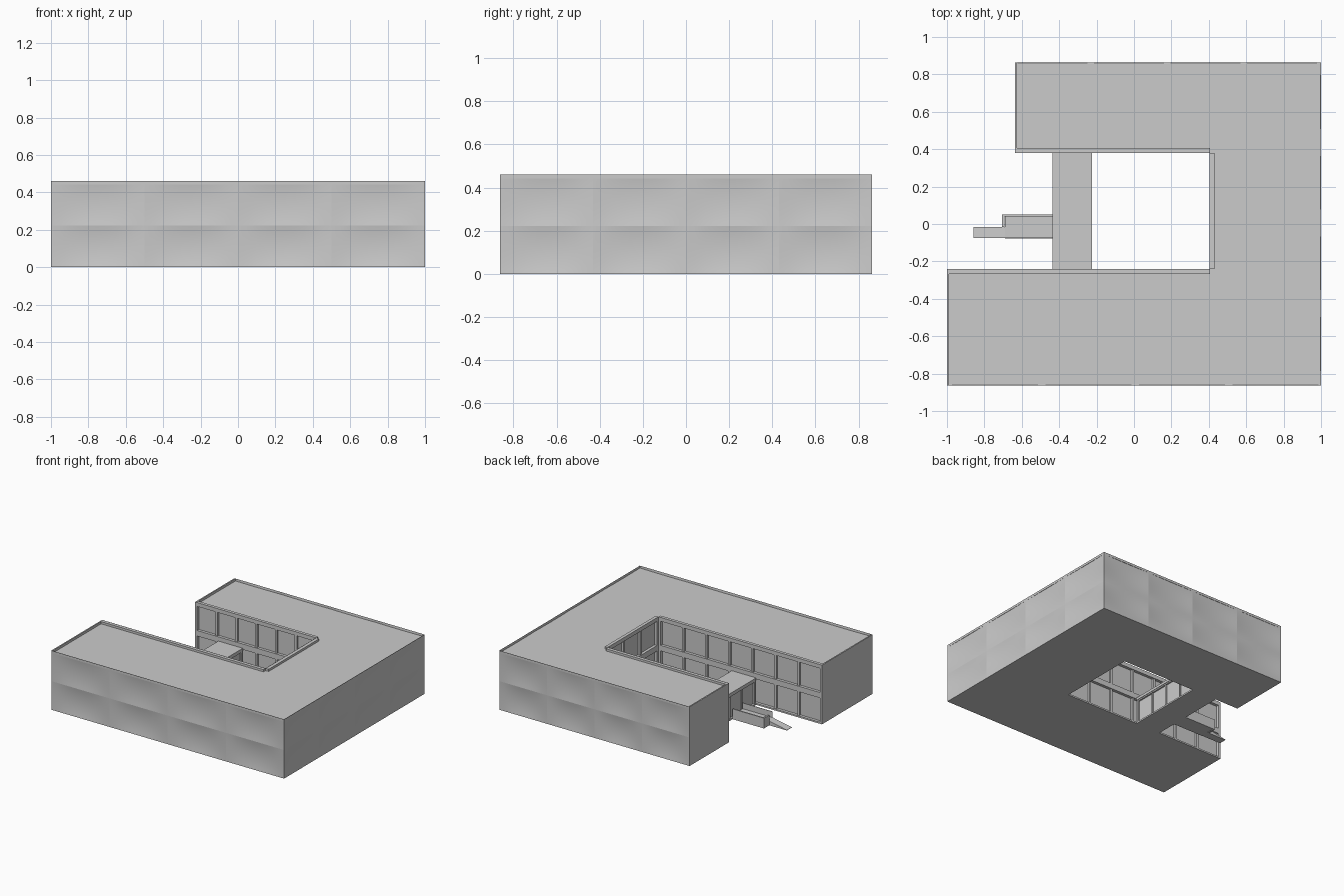
import bpy, bmesh
from mathutils import Vector

if "Cube" in bpy.data.objects:
    bpy.data.objects.remove(bpy.data.objects["Cube"])

H = 0.46
S, N = -0.8625, 0.8625          # outer front / back walls
CX, CS, CN = 0.405, -0.24, 0.38  # courtyard walls
OUT = [(-1, S), (1, S), (1, N), (-0.635, N), (-0.635, CN), (CX, CN), (CX, CS), (-1, CS)]


def finish(name, bm, smooth=False):
    me = bpy.data.meshes.new(name)
    for f in bm.faces:
        f.smooth = smooth
    bm.to_mesh(me)
    bm.free()
    ob = bpy.data.objects.new(name, me)
    bpy.context.collection.objects.link(ob)
    return ob


def add_box(bm, a, b):
    lo = [min(i, j) for i, j in zip(a, b)]
    hi = [max(i, j) for i, j in zip(a, b)]
    vs = bmesh.ops.create_cube(bm, size=1)["verts"]
    for v in vs:
        v.co = Vector([hi[i] if v.co[i] > 0 else lo[i] for i in range(3)])
    return vs


def box(name, a, b):
    bm = bmesh.new()
    add_box(bm, a, b)
    return finish(name, bm)


def dished_wall(name, p, q, cols, rows=((0, 0.222), (0.222, H)), depth=0.01, n=10):
    """Outer wall of shallow concave panels, running p to q, outside on the right."""
    p, q = Vector((*p, 0)), Vector((*q, 0))
    d = (q - p) / cols
    inward = Vector((-d.y, d.x, 0)).normalized()
    bm = bmesh.new()
    for c in range(cols):
        for z0, z1 in rows:
            g = []
            for j in range(n + 1):
                for i in range(n + 1):
                    u, v = i / n, j / n
                    k = depth * 16 * u * (1 - u) * v * (1 - v)
                    g.append(bm.verts.new(p + d * (c + u) + inward * k + Vector((0, 0, z0 + (z1 - z0) * v))))
            for j in range(n):
                for i in range(n):
                    a = j * (n + 1) + i
                    bm.faces.new((g[a], g[a + 1], g[a + n + 2], g[a + n + 1]))
    finish(name, bm, True)


def window_wall(name, p, q, bays, bands, depth=0.022, post=0.018):
    """Recessed glazing with posts and horizontal bands, p to q, outside on the right."""
    p, q = Vector((*p, 0)), Vector((*q, 0))
    d = (q - p).normalized()
    inward = Vector((-d.y, d.x, 0))
    L = (q - p).length

    def at(s, k, z):
        return p + d * s + inward * k + Vector((0, 0, z))
    bm = bmesh.new()
    for z0, z1 in bands:
        add_box(bm, at(0, 0, z0), at(L, depth + 0.004, z1))
    top = bands[-1][1]
    for i in range(bays + 1):
        s = (L - post) * i / bays
        k = 0 if i in (0, bays) else 0.006
        add_box(bm, at(s, k, 0.001), at(s + post, depth + 0.004, top - 0.001))
    finish(name + "_frame", bm)
    bm = bmesh.new()
    bm.faces.new([bm.verts.new(at(s, depth, z)) for s, z in ((0, 0), (L, 0), (L, top - 0.005), (0, top - 0.005))])
    finish(name + "_glass", bm)


# Roof with sunken deck behind a low parapet
bm = bmesh.new()
face = bm.faces.new([bm.verts.new((x, y, H)) for x, y in OUT])
bmesh.ops.inset_region(bm, faces=[face], thickness=0.023, use_even_offset=True)
deck = bmesh.ops.extrude_discrete_faces(bm, faces=[face])["faces"][0]
for v in deck.verts:
    v.co.z -= 0.018
finish("roof", bm)

# Ground slab underside
bm = bmesh.new()
bm.faces.new([bm.verts.new((x, y, 0)) for x, y in reversed(OUT)])
finish("ground_slab", bm)

# Outer walls with dished panels
dished_wall("front_wall", OUT[0], OUT[1], 4)
dished_wall("right_wall", OUT[1], OUT[2], 4)
dished_wall("back_wall", OUT[2], OUT[3], 4)

# Plain ends of the two wings
box("back_wing_end", (-0.635, CN, 0), (-0.625, N, H))
box("front_wing_end", (-1, S, 0), (-0.99, CS, H))

# Courtyard window walls
BANDS = ((0, 0.012), (0.2, 0.243), (0.43, H - 0.001))
window_wall("court_back", OUT[3 + 1], OUT[5], 6, BANDS)
window_wall("court_right", OUT[5], OUT[6], 3, BANDS)
window_wall("court_front", OUT[6], OUT[7], 7, BANDS)

# Single-storey glazed link closing the courtyard
X0, X1 = -0.435, -0.225
box("link_floor", (X0, CS, 0), (X1, CN, 0.012))
box("link_roof", (X0, CS, 0.19), (X1, CN, 0.21))
LB = ((0, 0.012), (0.18, 0.2))
window_wall("link_left", (X0 + 0.004, CN), (X0 + 0.004, CS), 4, LB, 0.012, 0.014)
window_wall("link_right", (X1 - 0.004, CS), (X1 - 0.004, CN), 4, LB, 0.012, 0.014)

# Entrance landing with low side walls
box("landing", (-0.69, -0.075, 0), (X0, 0.05, 0.035))
box("landing_side_wall", (-0.705, 0.04, 0), (X0, 0.05, 0.08))
box("landing_end_wall", (-0.705, -0.015, 0), (-0.692, 0.05, 0.08))
box("landing_rail", (-0.69, -0.077, 0.0), (X0, -0.073, 0.08))

# Ramp wedge down to the ground
bm = bmesh.new()
for v in add_box(bm, (-0.857, -0.075, 0), (-0.69, -0.015, 0.035)):
    if v.co.x < -0.8 and v.co.z > 0.01:
        v.co.z = 0.003
finish("ramp", bm)
